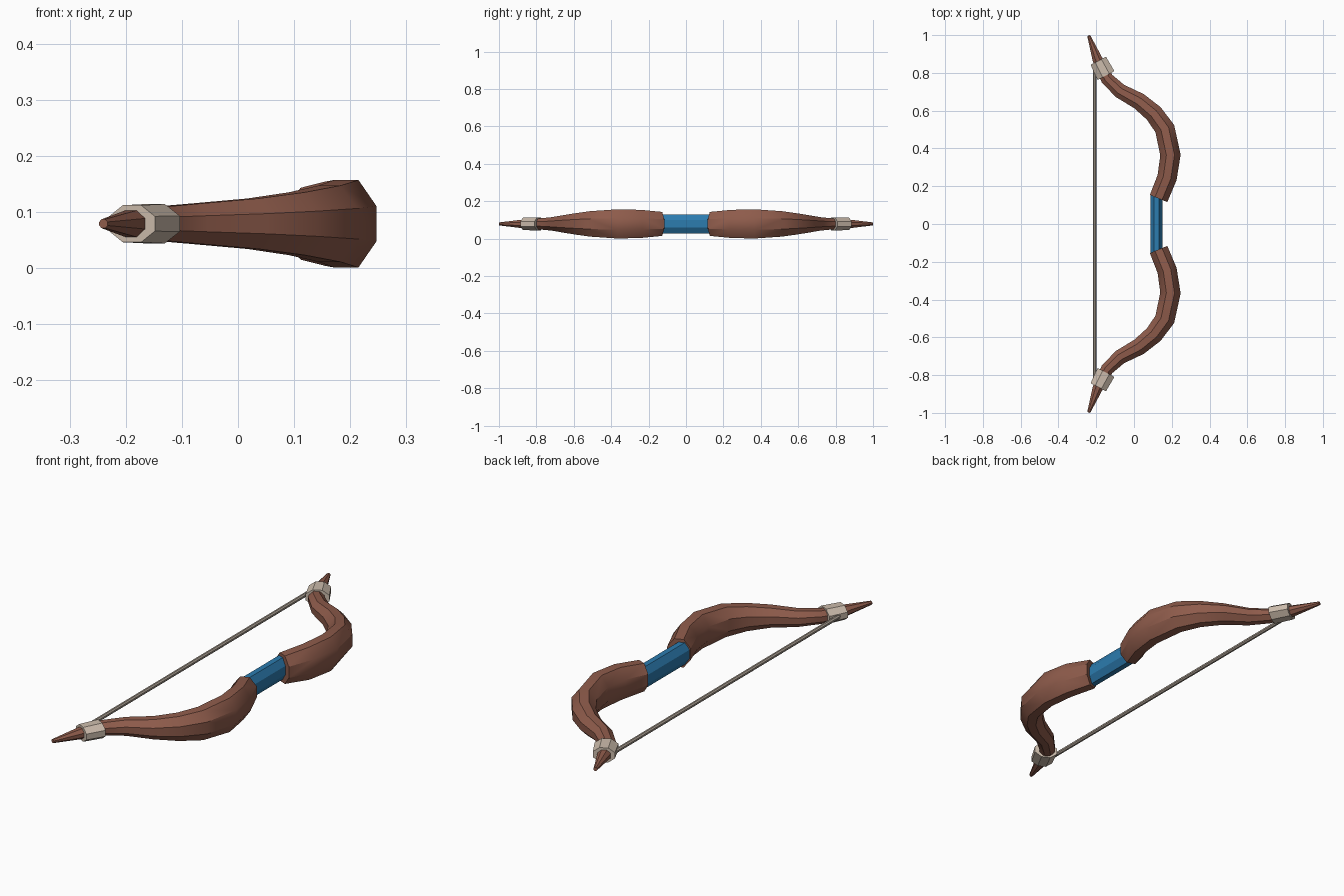
import bpy, bmesh, math
from mathutils import Vector

if "Cube" in bpy.data.objects:
    bpy.data.objects.remove(bpy.data.objects["Cube"])

ZC = 0.079  # height of the bow's centre line


def material(name, rgb):
    m = bpy.data.materials.new(name)
    m.diffuse_color = (*rgb, 1)
    m.use_nodes = True
    m.node_tree.nodes["Principled BSDF"].inputs["Base Color"].default_value = m.diffuse_color
    return m


wood = material("brown wood", (0.27, 0.105, 0.07))
blue = material("blue grip", (0.025, 0.2, 0.43))
beige = material("beige binding", (0.6, 0.5, 0.41))
cord = material("taupe cord", (0.42, 0.36, 0.3))

# flat-sided octagon, unit half width
OCT = [(1, .4), (.4, 1), (-.4, 1), (-1, .4), (-1, -.4), (-.4, -1), (.4, -1), (1, -.4)]


def loft(name, stations, mat, smooth=True, mirror=False):
    """Octagonal tube through stations (x, y, half width in plan, half height)."""
    bm = bmesh.new()
    rings = []
    pts = [Vector(s[:2]) for s in stations]
    for i, (x, y, w, h) in enumerate(stations):
        a, b = pts[max(i - 1, 0)], pts[min(i + 1, len(pts) - 1)]
        t = (b - a).normalized()
        n = Vector((t.y, -t.x))
        rings.append([bm.verts.new((x + n.x * u * w, y + n.y * u * w, ZC + v * h))
                      for u, v in OCT])
    for r, s in zip(rings, rings[1:]):
        for k in range(8):
            bm.faces.new((r[k], r[(k + 1) % 8], s[(k + 1) % 8], s[k]))
    bm.faces.new(rings[0][::-1])
    bm.faces.new(rings[-1])
    if mirror:  # second copy on the -y side
        geo = bmesh.ops.duplicate(bm, geom=bm.verts[:] + bm.edges[:] + bm.faces[:])["geom"]
        for v in geo:
            if isinstance(v, bmesh.types.BMVert):
                v.co.y *= -1
    bmesh.ops.recalc_face_normals(bm, faces=bm.faces[:])
    me = bpy.data.meshes.new(name)
    bm.to_mesh(me)
    bm.free()
    me.materials.append(mat)
    ob = bpy.data.objects.new(name, me)
    bpy.context.collection.objects.link(ob)
    if smooth:
        bpy.context.view_layer.objects.active = ob
        ob.select_set(True)
        bpy.ops.object.shade_smooth_by_angle(angle=math.radians(35))
        ob.select_set(False)
    return ob


# curved limbs, ending in pointed tips
loft("limbs", [
    (0.13, 0.135, 0.050, 0.064),
    (0.175, 0.245, 0.052, 0.075),
    (0.193, 0.365, 0.054, 0.078),
    (0.163, 0.505, 0.053, 0.068),
    (0.105, 0.585, 0.049, 0.056),
    (0.027, 0.650, 0.045, 0.045),
    (-0.075, 0.705, 0.039, 0.036),
    (-0.143, 0.770, 0.034, 0.030),
    (-0.193, 0.870, 0.027, 0.023),
    (-0.240, 0.998, 0.008, 0.008)], wood, mirror=True)

# bindings near the tips
loft("tip_bindings", [(-0.148, 0.786, 0.050, 0.035),
                      (-0.189, 0.864, 0.046, 0.033)], beige, smooth=False, mirror=True)

# blue hand grip
loft("grip", [(0.12, -0.15, 0.032, 0.05), (0.12, 0.15, 0.032, 0.05)], blue, smooth=False)

# taut string between the bindings
loft("string", [(-0.207, -0.83, 0.009, 0.009), (-0.207, 0.83, 0.009, 0.009)], cord)
